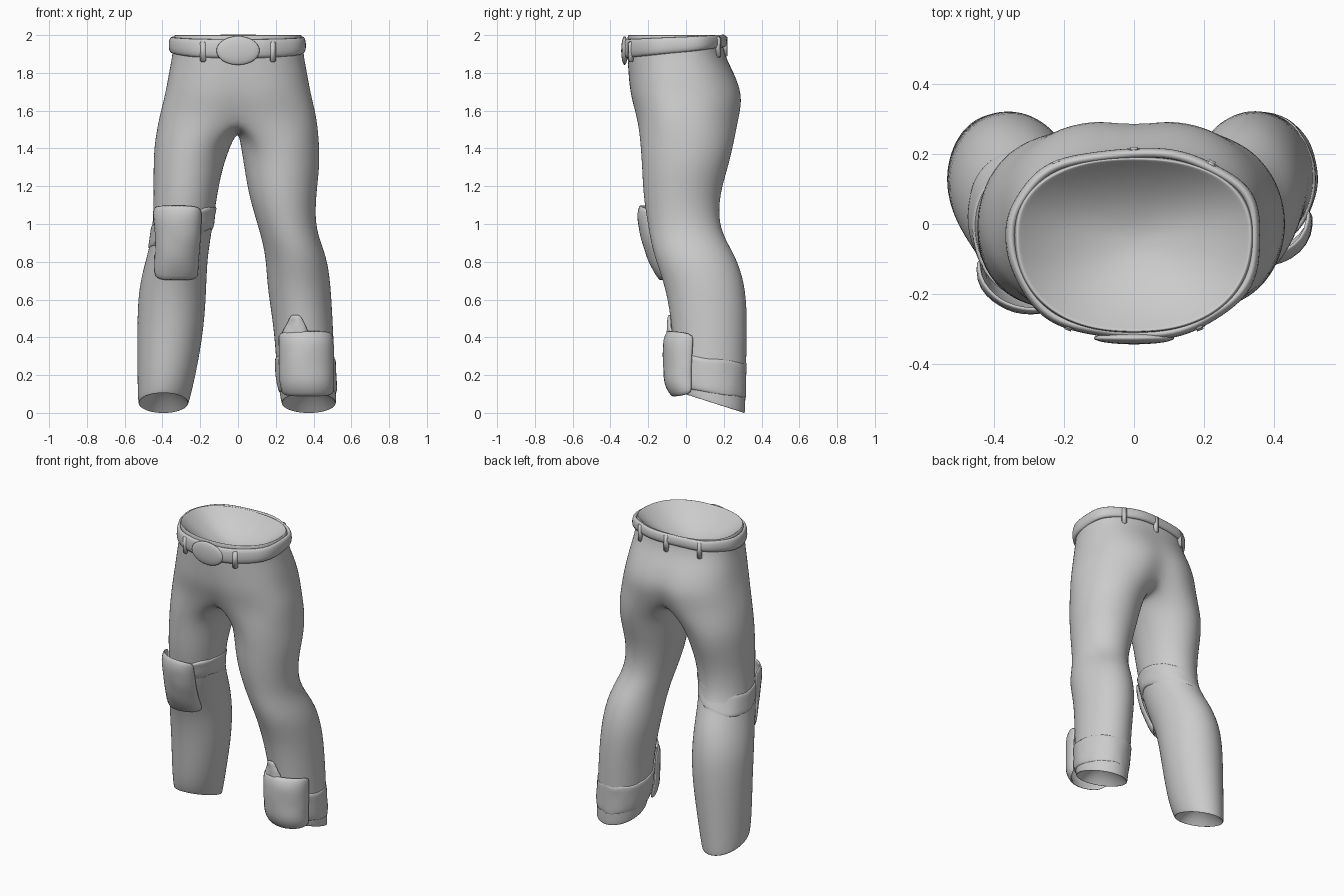
import bpy, bmesh, math, random
from math import sin, cos, pi, radians
from mathutils import Vector

random.seed(4)
cube = bpy.data.objects.get("Cube")
if cube:
    bpy.data.objects.remove(cube)

grey = bpy.data.materials.new("grey_cloth")
grey.use_nodes = True
grey.diffuse_color = (0.6, 0.6, 0.6, 1)
grey.node_tree.nodes["Principled BSDF"].inputs["Base Color"].default_value = (0.6, 0.6, 0.6, 1)

# Hip sections: height, half width, front y, back y, cleft depth
HIPS = [(2.0, .342, -.312, .192, 0), (1.9, .347, -.312, .2, 0), (1.8, .367, -.308, .26, .005),
        (1.68, .388, -.303, .315, .02), (1.57, .418, -.272, .3, .045)]
# Leg sections: height, inner x, outer x, front y, back y
LEFT = [(1.425, .012, .432, -.243, .255), (1.3, .032, .434, -.234, .224), (1.15, .056, .414, -.228, .178),
        (1.0, .102, .41, -.203, .175), (.9, .13, .44, -.187, .22), (.8, .148, .477, -.16, .278),
        (.65, .155, .494, -.105, .32), (.45, .19, .504, -.075, .326), (.2, .205, .516, -.055, .318),
        (.052, .228, .522, -.03, .315)]
RIGHT = [(1.425, .035, .445, -.243, .255), (1.3, .08, .449, -.234, .224), (1.15, .11, .448, -.228, .178),
         (1.0, .132, .452, -.203, .175), (.9, .148, .465, -.187, .215), (.8, .162, .492, -.16, .272),
         (.65, .167, .53, -.105, .318), (.45, .178, .535, -.075, .325), (.2, .222, .534, -.055, .318),
         (.052, .26, .53, -.03, .315)]
LEGS = {1: LEFT, -1: RIGHT}
MID_Y = -.03


def section(table, z):
    """Interpolate a table, listed from top to bottom, at one height."""
    for a, b in zip(table, table[1:]):
        if z >= b[0]:
            t = min(1, (a[0] - z) / (a[0] - b[0]))
            return [p + (q - p) * t for p, q in zip(a, b)]
    return table[-1]


def hip_point(a, z, off=0):
    _, w, front, back, cleft = section(HIPS, z)
    s, c = sin(a), cos(a)
    x = (w + off) * math.copysign(abs(s) ** .87, s)
    reach = MID_Y - front if c > 0 else back - MID_Y
    dip = cleft * math.exp(-(x / .08) ** 2) * (.5 if c > 0 else 1)
    y = MID_Y - math.copysign(abs(c) ** .87, c) * (reach + off - dip)
    return Vector((x, y, z))


def leg_point(side, a, z, off=0):
    _, inner, outer, front, back = section(LEGS[side], z)
    x = (inner + outer) / 2 + ((outer - inner) / 2 + off) * sin(a)
    y = (front + back) / 2 - ((back - front) / 2 + off) * cos(a)
    return Vector((side * x, y, z))


def bridge(bm, a, b, closed=True):
    n = len(a)
    for i in range(n if closed else n - 1):
        j = (i + 1) % n
        bm.faces.new((a[i], a[j], b[j], b[i]))


def dish(bm, ring, depth):
    """Close a ring with an inward, evenly curved bowl."""
    mid = sum((v.co for v in ring), Vector()) / len(ring)
    base = ring
    for scale in (.97, .95, .85, .68, .45, .2):
        rise = Vector((0, 0, depth * (1 - (scale / .97) ** 2)))
        # The slope of the rim flattens out towards the middle
        new = [bm.verts.new(mid + (v.co - mid) * scale + rise) for v in ring]
        bridge(bm, base, new)
        base = new
    top = bm.verts.new(mid + Vector((0, 0, depth)))
    for i in range(len(base)):
        bm.faces.new((base[i], base[(i + 1) % len(base)], top))


def finish(bm, name, subdiv=0, thick=0):
    bmesh.ops.recalc_face_normals(bm, faces=bm.faces)
    mesh = bpy.data.meshes.new(name)
    bm.to_mesh(mesh)
    bm.free()
    mesh.materials.append(grey)
    for p in mesh.polygons:
        p.use_smooth = True
    ob = bpy.data.objects.new(name, mesh)
    bpy.context.collection.objects.link(ob)
    if thick:
        m = ob.modifiers.new("thickness", "SOLIDIFY")
        m.thickness, m.offset = thick, 0
    if subdiv:
        m = ob.modifiers.new("smooth", "SUBSURF")
        m.levels = m.render_levels = subdiv
    return ob


# Trousers: hips split into two legs over a saddle at the crotch
bm = bmesh.new()
N = 32
rings = [[bm.verts.new(hip_point(2 * pi * k / N, r[0])) for k in range(N)] for r in HIPS]
for a, b in zip(rings, rings[1:]):
    bridge(bm, a, b)
dish(bm, rings[0], -.15)
hem = rings[-1]
back, front = hem[N // 2].co, hem[0].co
saddle = []
for j in range(1, 8):
    p = back.lerp(front, j / 8)
    p.z -= .08 * sin(pi * j / 8) ** .7
    saddle.append(bm.verts.new(p))
for side, table in LEGS.items():
    prev = [hem[(side * k) % N] for k in range(N // 2 + 1)] + saddle
    for row in table:
        ring = []
        for k in range(24):
            a = radians(-30 + 15 * k)
            p = leg_point(side, a, row[0])
            if row is table[-1]:
                p.z += .055 * cos(a)
            ring.append(bm.verts.new(p))
        bridge(bm, prev, ring)
        prev = ring
    dish(bm, prev, .1)
finish(bm, "trousers", 2)

# Belt, lower at the front than at the back
bm = bmesh.new()
loops = []
for off, top in ((-.012, 0), (.012, 0), (.02, .35), (.016, .8), (.008, 1), (-.012, 1)):
    ring = []
    for k in range(48):
        a = 2 * pi * k / 48
        low = 1.905 - .03 * cos(a)
        high = 1.992 - .012 * cos(a)
        p = hip_point(a, 1.92, off + .004 * sin(7 * a))
        p.z = low + (high - low) * top
        ring.append(bm.verts.new(p))
    loops.append(ring)
for a, b in zip(loops, loops[1:] + loops[:1]):
    bridge(bm, a, b)
finish(bm, "belt", 1)

# Belt loops
for i, deg in enumerate((-28, 28, -145, 145, 180)):
    a = radians(deg)
    p = hip_point(a, 1.925 - .015 * cos(a), .011)
    t = hip_point(a + .05, 1.93) - hip_point(a - .05, 1.93)
    bm = bmesh.new()
    bmesh.ops.create_cube(bm, size=1)
    bmesh.ops.scale(bm, vec=(.03, .022, .11), verts=bm.verts)
    bmesh.ops.bevel(bm, geom=bm.edges[:], offset=.005, segments=2, affect='EDGES')
    ob = finish(bm, f"belt_loop_{i + 1}")
    ob.location = p
    ob.rotation_euler.z = math.atan2(t.y, t.x)

# Oval buckle
bm = bmesh.new()
bmesh.ops.create_uvsphere(bm, u_segments=24, v_segments=12, radius=1)
bmesh.ops.scale(bm, vec=(.115, .018, .076), verts=bm.verts)
finish(bm, "buckle").location = (0, -.325, 1.918)


def pad(name, side, low, high, z0, z1, off0, off1):
    """Bulging plate on a leg; low and high are its angle spans at bottom and top."""
    bm = bmesh.new()
    rows = []
    for i in range(8):
        v = i / 7
        row = []
        a0, a1 = (p + (q - p) * v for p, q in zip(low, high))
        for k in range(9):
            u = k / 8
            edge = max(abs(2 * u - 1) ** 4, .6 * abs(2 * v - 1) ** 6)
            z = z0 + (z1 - z0) * v + .02 * (1 - 2 * v) * abs(2 * u - 1) ** 4
            off = (off0 + (off1 - off0) * v) * (1 - .85 * edge) + random.uniform(-.004, .004)
            row.append(bm.verts.new(leg_point(side, radians(a0 + (a1 - a0) * u), z, off)))
        rows.append(row)
    for a, b in zip(rows, rows[1:]):
        bridge(bm, a, b, False)
    return finish(bm, name, 1, .016)


def strap(name, side, z0, z1, off, tilt, lean):
    """Rumpled band, thinner behind; tilt raises the front, lean lowers the outside."""
    bm = bmesh.new()
    rows = []
    for v, puff in ((0, -.5), (0, .6), (.3, 1), (.7, .6), (1, 1.1), (1, -.5)):
        row = []
        for k in range(28):
            a = 2 * pi * k / 28
            z = z0 + (z1 - z0) * v + tilt * cos(a) - lean * sin(a) + random.uniform(-.008, .008)
            bump = off * puff * (.65 + .35 * cos(a)) + random.uniform(-.004, .004)
            row.append(bm.verts.new(leg_point(side, a, z, bump)))
        rows.append(row)
    for a, b in zip(rows, rows[1:]):
        bridge(bm, a, b)
    return finish(bm, name, 1)


# Right knee guard and left shin guard
pad("right_knee_pad", -1, (-46, 34), (-32, 68), .7, 1.1, .025, .055)
strap("right_knee_strap", -1, .92, 1.04, .012, .01, .05)
pad("left_shin_pad", 1, (-58, 56), (-54, 66), .085, .435, .065, .05)
strap("left_shin_strap", 1, .11, .29, .014, .03, 0)
pad("left_shin_fold", 1, (-45, 10), (-22, -2), .4, .52, .03, .008)
